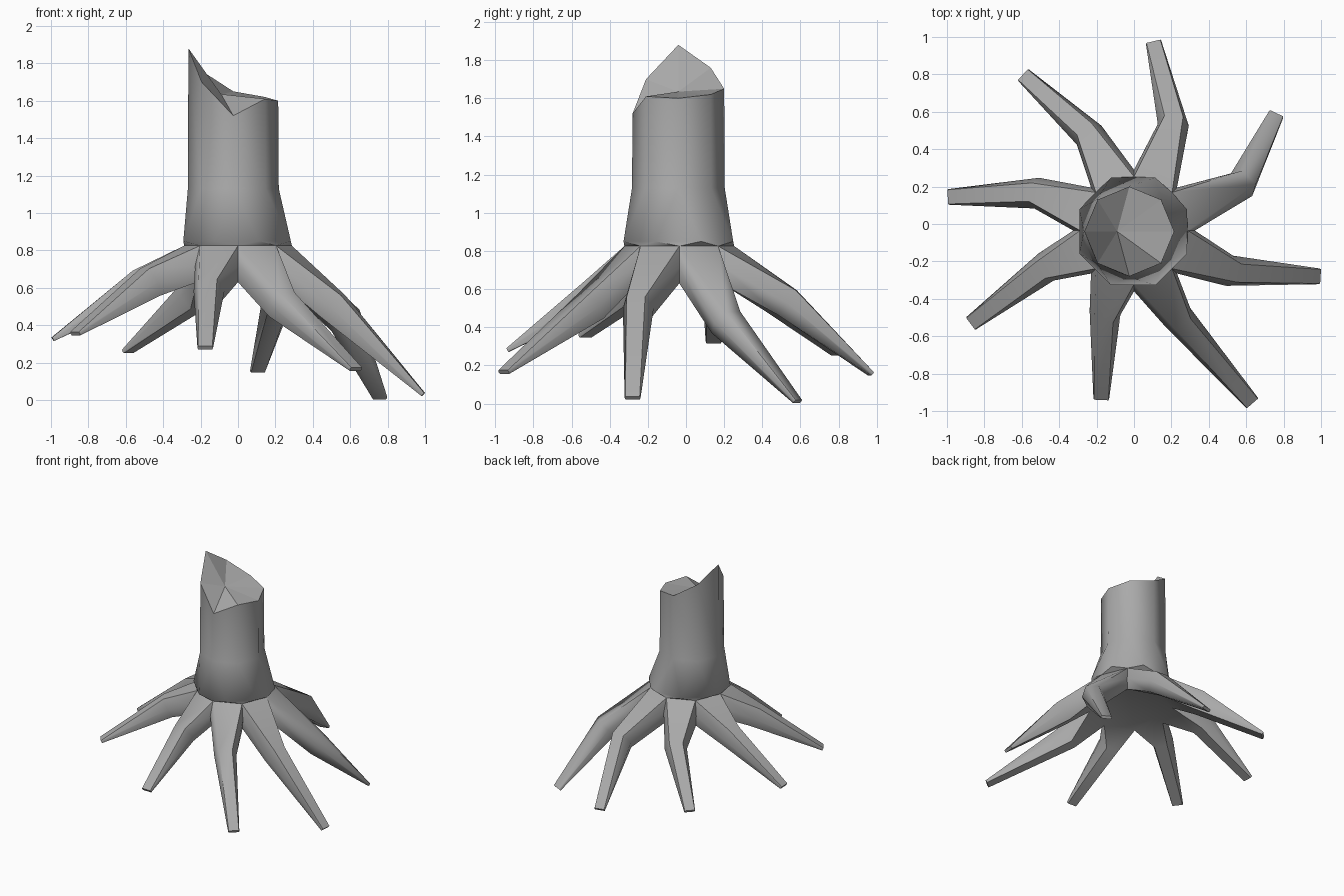
import bpy, math
from mathutils import Vector

cube = bpy.data.objects.get("Cube")
if cube:
    bpy.data.objects.remove(cube)

grey = bpy.data.materials.new("bark_grey")
grey.use_nodes = True
colour = (0.4, 0.4, 0.4, 1)
grey.diffuse_color = colour
grey.node_tree.nodes["Principled BSDF"].inputs["Base Color"].default_value = colour


def add_part(name, verts, faces):
    mesh = bpy.data.meshes.new(name)
    mesh.from_pydata(verts, [], faces)
    mesh.materials.append(grey)
    obj = bpy.data.objects.new(name, mesh)
    bpy.context.collection.objects.link(obj)
    return obj


def ring(cx, cy, radius, heights, turn=0):
    return [Vector((cx + radius * math.cos(math.radians(45 * i + turn)),
                    cy + radius * math.sin(math.radians(45 * i + turn)), z))
            for i, z in enumerate(heights)]


def section(centre, along, half_width, half_height, flat):
    """Six-sided cross-section; flat is the share of the width kept above and below."""
    side = along.cross(Vector((0, 0, 1))).normalized()
    up = side.cross(along).normalized()
    shape = [(-flat, 1), (flat, 1), (1, 0), (flat, -1), (-flat, -1), (-1, 0)]
    return [centre + side * half_width * u + up * half_height * v for u, v in shape]


# Trunk: jagged rim, straight shaft, and a flared collar twisted by half a side
rim = ring(-0.025, -0.04, 0.24, [1.60, 1.62, 1.65, 1.76, 1.88, 1.70, 1.52, 1.61])
verts = (rim
         + ring(-0.025, -0.04, 0.243, [1.13] * 8)
         + ring(-0.005, -0.04, 0.311, [0.85] * 8, 22.5)
         # Shoulder, crotch and underside rings that the roots grow from
         + ring(0, -0.035, 0.288, [0.825] * 8, 45)
         + ring(0, -0.035, 0.325, [0.715] * 8, 45)
         + ring(0, -0.035, 0.31, [0.63] * 8, 45))
faces = []
for i in range(8):
    j = (i + 1) % 8
    faces.append((i, 8 + i, 8 + j, j))
    for r in (8, 16):
        faces += [(r + i, r + 8 + i, r + j), (r + j, r + 8 + i, r + 8 + j)]
shoulder, crotch, under = 24, 32, 40
faces.append(tuple(reversed(range(under, under + 8))))

# Roots: knee and tip of each, counter-clockwise from the front left
roots = [
    ((0.51, -0.25, 0.50), (0.99, -0.28, 0.03)),
    ((0.575, 0.21, 0.425), (0.76, 0.585, 0.01)),
    ((0.21, 0.53, 0.53), (0.105, 0.97, 0.155)),
    ((-0.24, 0.475, 0.555), (-0.59, 0.795, 0.26)),
    ((-0.52, 0.165, 0.62), (-0.99, 0.145, 0.325)),
    ((-0.47, -0.23, 0.63), (-0.87, -0.53, 0.355)),
    ((-0.155, -0.475, 0.58), (-0.175, -0.935, 0.28)),
    ((0.235, -0.50, 0.51), (0.63, -0.955, 0.165)),
]
for n, (knee, tip) in enumerate(roots):
    left, right = (n - 1) % 8, (n - 2) % 8
    loops = [[shoulder + left, shoulder + right, crotch + right,
              under + right, under + left, crotch + left]]
    base = (verts[crotch + left] + verts[crotch + right]) / 2
    knee, tip = Vector(knee), Vector(tip)
    first, last = (knee - base).normalized(), (tip - knee).normalized()
    for loop in (section(knee, first + last, 0.083, 0.08, 0.6),
                 section(tip, last, 0.042, 0.011, 0.9)):
        loops.append(list(range(len(verts), len(verts) + 6)))
        verts += loop
    for near, far in zip(loops, loops[1:]):
        for i in range(6):
            j = (i + 1) % 6
            faces.append((near[i], near[j], far[j], far[i]))
    faces.append(tuple(loops[-1]))

stump = add_part("trunk_and_roots", verts, faces)
bpy.ops.object.select_all(action='DESELECT')
stump.select_set(True)
bpy.context.view_layer.objects.active = stump
bpy.ops.object.shade_smooth_by_angle(angle=math.radians(65))

# Broken top: flat facets fanned around an off-centre point
add_part("broken_top", rim + [Vector((-0.09, -0.04, 1.635))],
         [(i, (i + 1) % 8, 8) for i in range(8)])
